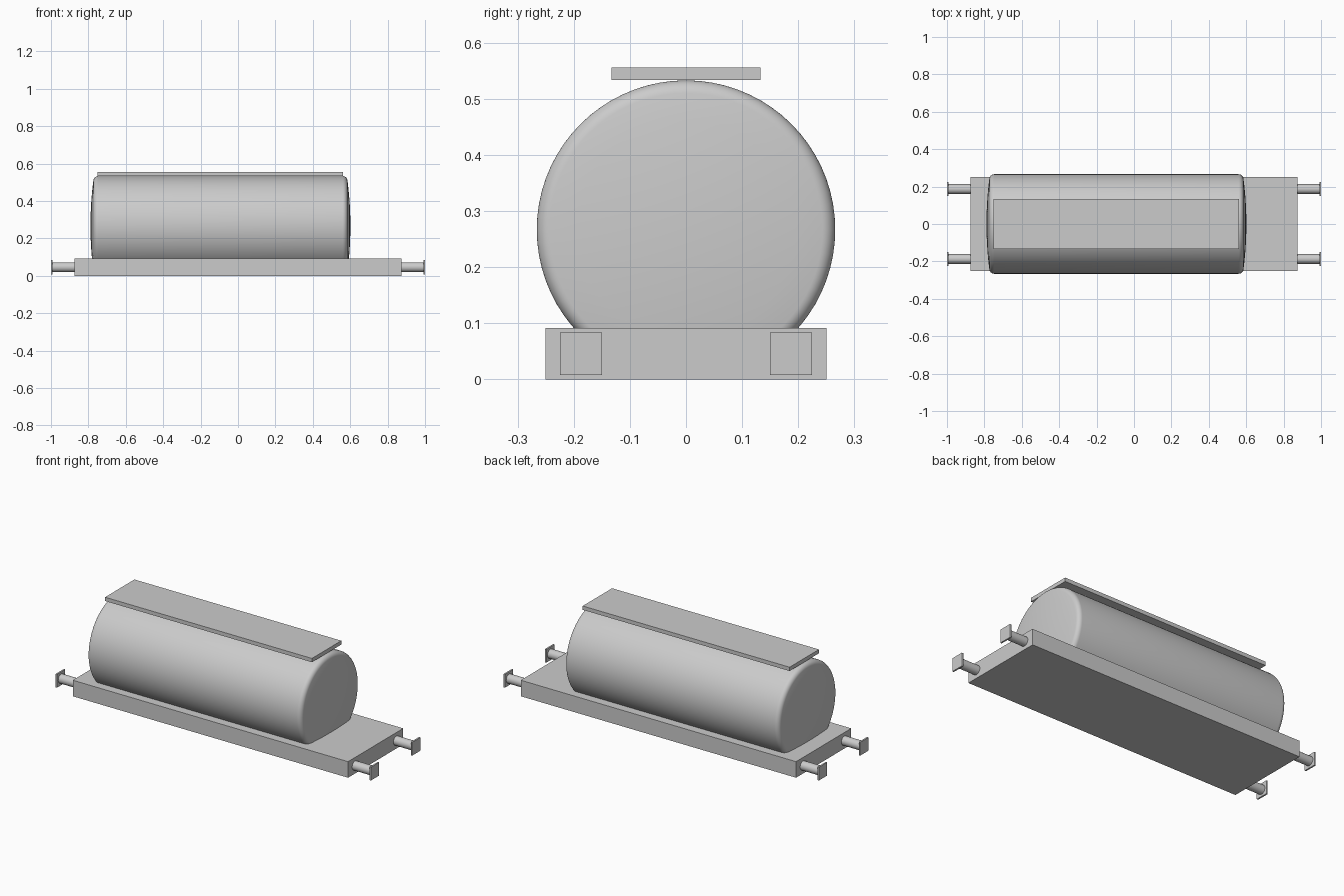
import bpy
import bmesh
from math import asin, cos, sin, pi, radians
from mathutils import Matrix, Vector

cube = bpy.data.objects.get("Cube")
if cube:
    bpy.data.objects.remove(cube, do_unlink=True)

# Single plain grey
grey = bpy.data.materials.new("plain grey")
grey.use_nodes = True
colour = (0.6, 0.6, 0.6, 1)
grey.diffuse_color = colour
grey.node_tree.nodes["Principled BSDF"].inputs["Base Color"].default_value = colour


def finish(name, bm, smooth=False):
    bmesh.ops.recalc_face_normals(bm, faces=bm.faces)
    mesh = bpy.data.meshes.new(name)
    bm.to_mesh(mesh)
    bm.free()
    mesh.materials.append(grey)
    obj = bpy.data.objects.new(name, mesh)
    bpy.context.collection.objects.link(obj)
    if smooth:
        bpy.ops.object.select_all(action='DESELECT')
        obj.select_set(True)
        bpy.context.view_layer.objects.active = obj
        bpy.ops.object.shade_smooth_by_angle(angle=radians(35))
    return obj


def box(name, low, high):
    low, high = Vector(low), Vector(high)
    bm = bmesh.new()
    bmesh.ops.create_cube(bm, size=1)
    bmesh.ops.scale(bm, vec=high - low, verts=bm.verts)
    bmesh.ops.translate(bm, vec=(low + high) / 2, verts=bm.verts)
    return finish(name, bm)


def lathe_x(name, profile, centre, steps):
    """Revolve (x, radius) points around an axis parallel to x."""
    bm = bmesh.new()
    verts = [bm.verts.new((x, 0, r)) for x, r in profile]
    edges = [bm.edges.new(pair) for pair in zip(verts, verts[1:])]
    bmesh.ops.spin(bm, geom=verts + edges, cent=(0, 0, 0), axis=(1, 0, 0),
                   angle=2 * pi, steps=steps, use_duplicate=False)
    bmesh.ops.remove_doubles(bm, verts=bm.verts, dist=1e-5)
    bmesh.ops.transform(bm, matrix=Matrix.Translation(centre), verts=bm.verts)
    return finish(name, bm, smooth=True)


# Flat wagon deck
box("deck", (-0.873, -0.25, 0), (0.873, 0.25, 0.092))

# Tank: shallow dished ends joined to the barrel by a rounded knuckle
radius, half, knuckle = 0.266, 0.695, 0.026
dish = 1.9
tilt = asin((radius - knuckle) / (dish - knuckle))
knuckle_x = half - dish + (dish - knuckle) * cos(tilt)
end = [(half - dish + dish * cos(tilt * i / 5), dish * sin(tilt * i / 5))
       for i in range(6)]
for i in range(1, 9):
    a = tilt + (pi / 2 - tilt) * i / 8
    end.append((knuckle_x + knuckle * cos(a), radius - knuckle + knuckle * sin(a)))
profile = end + [(-x, r) for x, r in reversed(end)]
lathe_x("tank", profile, (-0.094, 0, 0.267), 72)

# Walkway board along the top of the tank
box("walkway", (-0.75, -0.133, 0.534), (0.562, 0.133, 0.556))

# Buffers at the four corners
for end_name, sx in (("left", 1), ("right", -1)):
    for side_name, sy in (("front", -1), ("back", 1)):
        y, z = 0.187 * sy, 0.046
        label = f"{end_name}_{side_name}"
        lathe_x("buffer_shaft_" + label,
                [(0.865 * sx, 0), (0.865 * sx, 0.026), (0.994 * sx, 0.026), (0.994 * sx, 0)],
                (0, y, z), 32)
        xs = sorted((0.991 * sx, sx))
        box("buffer_plate_" + label, (xs[0], y - 0.0375, z - 0.038),
            (xs[1], y + 0.0375, z + 0.038))
